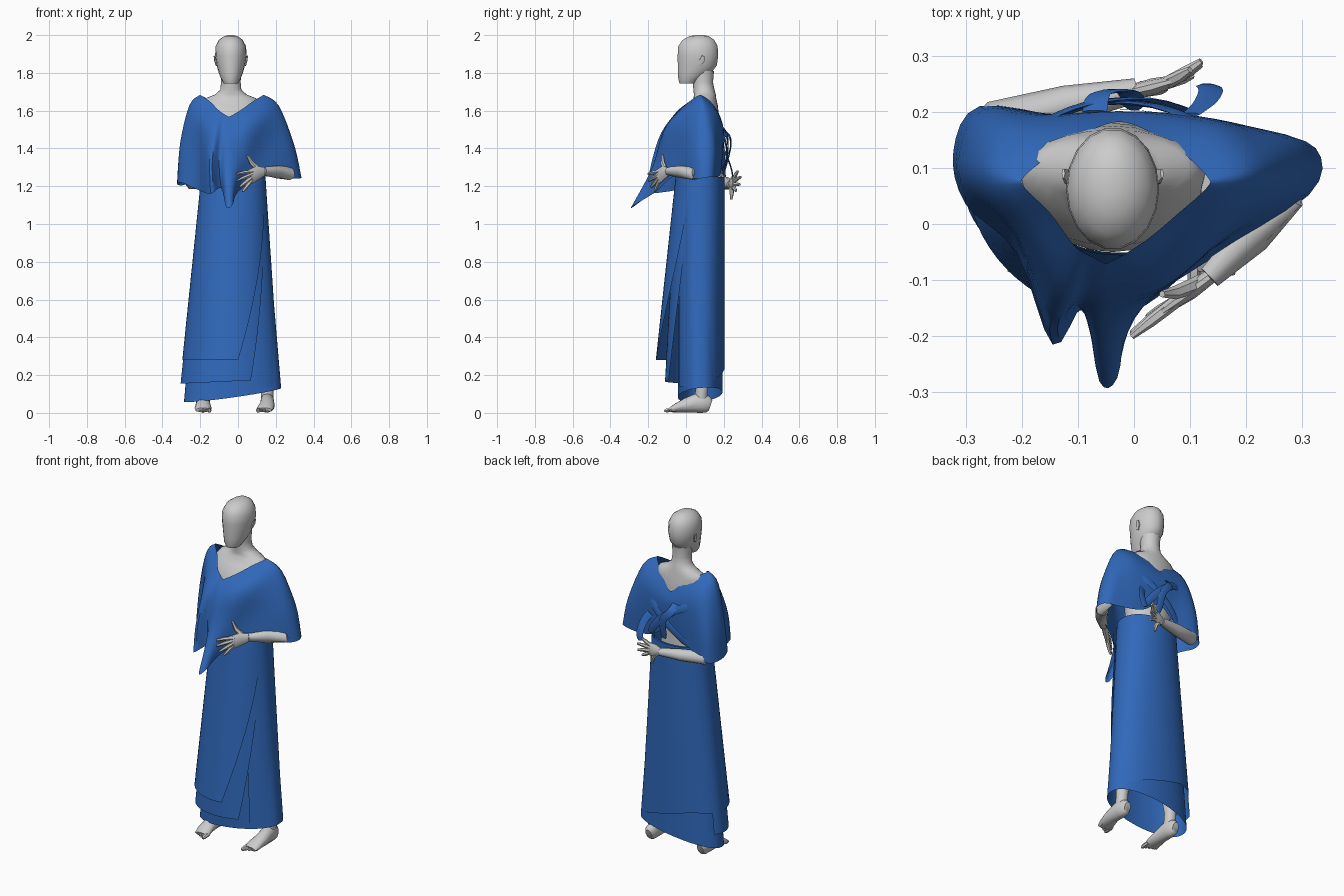
import bpy, bmesh
from math import sin, cos, pi
from mathutils import Vector as V

blue = bpy.data.materials.new("blue_cloth")
blue.diffuse_color = (0.03, 0.14, 0.5, 1)


def grid(name, rows, closed=True, caps=False, mat=None):
    """Skin a list of point rows into one smooth surface."""
    bm = bmesh.new()
    vs = [[bm.verts.new(p) for p in r] for r in rows]
    n = len(rows[0])
    for a, b in zip(vs, vs[1:]):
        for i in range(n if closed else n - 1):
            j = (i + 1) % n
            bm.faces.new((a[i], a[j], b[j], b[i]))
    if caps:
        bm.faces.new(vs[0][::-1])
        bm.faces.new(vs[-1])
    bmesh.ops.recalc_face_normals(bm, faces=bm.faces)
    me = bpy.data.meshes.new(name)
    bm.to_mesh(me)
    bm.free()
    ob = bpy.data.objects.new(name, me)
    bpy.context.collection.objects.link(ob)
    if mat:
        me.materials.append(mat)
    bpy.ops.object.select_all(action='DESELECT')
    ob.select_set(True)
    bpy.context.view_layer.objects.active = ob
    bpy.ops.object.shade_smooth_by_angle(angle=0.8)
    return ob


def stack(name, rings, cx, sides=20):
    """Horizontal ellipses given as (z, centre y, half width, half depth)."""
    grid(name, [[V((cx + rx * cos(2 * pi * i / sides), cy + ry * sin(2 * pi * i / sides), z))
                 for i in range(sides)] for z, cy, rx, ry in rings], caps=True)


def tube(name, pts, radii, sides=10, ref=(0, 0, 1), mat=None):
    """Tapered tube; each radius is a number or (width, height)."""
    pts = [V(p) for p in pts]
    rows = []
    for k, p in enumerate(pts):
        t = (pts[min(k + 1, len(pts) - 1)] - pts[max(k - 1, 0)]).normalized()
        s = t.cross(V(ref)).normalized()
        u = s.cross(t)
        r = radii[k]
        w, h = r if isinstance(r, tuple) else (r, r)
        rows.append([p + s * w * cos(2 * pi * i / sides) + u * h * sin(2 * pi * i / sides)
                     for i in range(sides)])
    grid(name, rows, caps=True, mat=mat)


def spline(pts, steps, closed):
    """Catmull-Rom resampling."""
    n, out = len(pts), []
    get = (lambda i: pts[i % n]) if closed else (lambda i: pts[max(0, min(n - 1, i))])
    for i in range(n if closed else n - 1):
        a, b, c, d = (get(i + k) for k in (-1, 0, 1, 2))
        for s in range(steps):
            t = s / steps
            out.append(0.5 * (2 * b + (c - a) * t + (2 * a - 5 * b + 4 * c - d) * t * t
                              + (3 * b - a - 3 * c + d) * t ** 3))
    return out if closed else out + [pts[-1]]


# Head, ears, neck and torso
CX = -0.038
stack("head", [(1.745, .01, .038, .045), (1.765, .017, .05, .058), (1.80, .045, .064, .09),
               (1.84, .06, .075, .105), (1.89, .063, .083, .109), (1.94, .063, .081, .106),
               (1.975, .066, .063, .085), (1.994, .07, .036, .052), (2.0, .07, .012, .02)], CX, 18)
for s, side in ((-1, "right"), (1, "left")):
    x = CX + s * .076
    tube(side + "_ear", [(x, .075, 1.84), (x + s * .006, .085, 1.865), (x + s * .012, .09, 1.89)],
         [(.005, .008), (.006, .015), (.003, .009)], 6, (0, 1, 0))
stack("torso", [(1.81, .09, .055, .058), (1.75, .09, .052, .053), (1.71, .095, .056, .056),
                (1.685, .1, .085, .058), (1.665, .1, .135, .06), (1.63, .09, .165, .078),
                (1.57, .068, .16, .107), (1.48, .065, .15, .115), (1.38, .07, .14, .108),
                (1.25, .07, .13, .1), (1.1, .075, .155, .115), (1.0, .08, .165, .115),
                (.9, .08, .15, .1)], CX, 24)

# Legs, feet and toes
for side, hip, knee, fx, turn in (("left", .05, .1, .155, -.015), ("right", -.125, -.155, -.185, 0)):
    tube(side + "_leg", [(hip, .08, 1.0), ((hip + knee) / 2, .07, .78), (knee, .06, .55),
                         ((knee + fx) / 2, .085, .36), (fx, .085, .14), (fx, .08, .08), (fx, .08, .04)],
         [.085, .075, .055, .056, .033, .034, .026], 12, (0, 1, 0))
    tube(side + "_foot", [(fx, .13, .04), (fx, .115, .045), (fx, .07, .055), (fx, .0, .04),
                          (fx + turn * .7, -.055, .025), (fx + turn, -.085, .015)],
         [(.02, .03), (.032, .045), (.037, .055), (.04, .038), (.045, .023), (.04, .012)], 12)
    inner = -1 if side == "left" else 1
    for k in range(5):
        tx = fx + turn + inner * (.033 - .0165 * k)
        tip = -.116 + .009 * k
        r = .012 if k == 0 else .008
        tube(f"{side}_toe_{k + 1}", [(tx, -.06, .016), (tx, tip + .012, .013), (tx, tip, .01)],
             [r, r, r * .5], 6)

# Arms: left crosses the front, right is folded behind the back
tube("left_arm", [(.12, .1, 1.6), (.18, .1, 1.5), (.238, .1, 1.38), (.274, .095, 1.285),
                  (.268, .05, 1.268), (.21, -.022, 1.275), (.135, -.095, 1.28)],
     [.045, .044, .038, .033, .037, .034, .022], 10, (0.5, .6, .2))
tube("right_arm", [(-.19, .1, 1.6), (-.23, .1, 1.5), (-.255, .125, 1.38), (-.27, .165, 1.25),
                   (-.25, .182, 1.22), (-.12, .213, 1.215), (.005, .238, 1.21)],
     [.045, .044, .038, .034, .037, .034, .022], 10, (0, 1, .3))


def hand(side, wrist, palm, palm_end, thumb, tips):
    w, m, e = V(wrist), V(palm), V(palm_end)
    tube(side + "_palm", [w, m, e], [(.013, .024), (.015, .038), (.01, .04)], 10)
    tube(side + "_thumb", [w.lerp(m, .4), m.lerp(V(thumb), .55), thumb], [.015, .012, .006], 6, (.3, .9, .1))
    for k, tip in enumerate(tips):
        base = e + V((0, 0, .03 - .02 * k))
        tube(f"{side}_finger_{k + 1}", [m.lerp(base, .7), base.lerp(V(tip), .5), tip],
             [.0115, .0105, .006], 6)


hand("left", (.138, -.092, 1.28), (.1, -.12, 1.27), (.063, -.147, 1.25), (.05, -.125, 1.365),
     [(-.004, -.2, 1.265), (-.004, -.195, 1.23), (.008, -.185, 1.195), (.025, -.165, 1.172)])
hand("right", (0, .237, 1.21), (.035, .245, 1.215), (.07, .255, 1.22), (.055, .24, 1.13),
     [(.1, .275, 1.28), (.12, .29, 1.25), (.12, .285, 1.21), (.105, .265, 1.175)])

# Draped blouse: neckline, shoulder, chest and hem loops, from the front point towards +x
neck = [(-.043, -.068, 1.57), (.02, -.03, 1.607), (.08, .02, 1.65), (.13, .065, 1.68), (.13, .085, 1.68),
        (.083, .13, 1.65), (.03, .163, 1.605), (-.025, .182, 1.56), (-.08, .165, 1.605), (-.14, .13, 1.65),
        (-.195, .085, 1.68), (-.195, .065, 1.68), (-.15, .02, 1.65), (-.105, -.04, 1.605),
        (-.075, -.058, 1.583), (-.057, -.067, 1.572)]
shoulder = [(-.035, -.125, 1.48), (.05, -.105, 1.51), (.13, -.04, 1.56), (.205, .06, 1.62), (.21, .11, 1.62),
            (.16, .17, 1.57), (.07, .192, 1.53), (-.03, .2, 1.5), (-.13, .192, 1.53), (-.215, .172, 1.57),
            (-.255, .11, 1.62), (-.25, .055, 1.62), (-.2, -.02, 1.56), (-.13, -.125, 1.49),
            (-.09, -.12, 1.48), (-.06, -.125, 1.48)]
chest = [(-.03, -.175, 1.3), (.04, -.125, 1.34), (.14, -.045, 1.4), (.28, .05, 1.42), (.285, .14, 1.42),
         (.2, .175, 1.4), (.09, .195, 1.4), (-.02, .198, 1.42), (-.13, .195, 1.4), (-.26, .2, 1.4),
         (-.303, .13, 1.42), (-.295, .06, 1.42), (-.21, -.03, 1.38), (-.15, -.18, 1.33),
         (-.1, -.145, 1.32), (-.068, -.175, 1.3)]
hem = [(-.03, -.275, 1.1), (0, -.16, 1.17), (.125, -.07, 1.25), (.312, .052, 1.24), (.324, .135, 1.25),
       (.22, .168, 1.25), (.1, .185, 1.27), (-.02, .19, 1.34), (-.12, .19, 1.28), (-.275, .21, 1.21),
       (-.322, .13, 1.21), (-.3, .035, 1.22), (-.21, -.05, 1.18), (-.145, -.215, 1.16),
       (-.09, -.15, 1.19), (-.062, -.28, 1.09)]
loops = [spline([V(p) for p in r], 4, True) for r in (neck, shoulder, chest, hem)]
columns = [spline(list(c), 4, False) for c in zip(*loops)]
grid("blouse", list(zip(*columns)), mat=blue)

# Knotted ties at the back of the blouse
ties = [[(-.16, .185, 1.5), (-.08, .215, 1.47), (.02, .222, 1.39), (.1, .2, 1.29)],
        [(.12, .18, 1.5), (.04, .21, 1.43), (-.06, .215, 1.35), (-.15, .19, 1.27)],
        [(-.07, .2, 1.5), (-.06, .232, 1.46), (-.01, .235, 1.4), (.0, .205, 1.28)],
        [(.1, .195, 1.4), (.125, .215, 1.36), (.137, .238, 1.3), (.128, .248, 1.25)]]
for k, pts in enumerate(ties):
    tube(f"back_tie_{k + 1}", spline([V(p) for p in pts], 3, False),
         [(.022, .004)] * 9 + [(.012, .003)], 6, (0, 1, 0), blue)


# Wrapped skirt: overlapping layers on one flared body
def skirt(name, top, start, end, hem_z, push, inset=0, closed=False, shift=0, n=60, m=14):
    """start/end: edge angle at (waist, hem), 0 = front, positive towards +x."""
    rows = []
    for j in range(m + 1):
        t = j / m
        a0 = start[0] + (start[1] - start[0]) * t
        a1 = end[0] + (end[1] - end[0]) * t
        row = []
        for i in range(n):
            a = a0 + (a1 - a0) * i / (n if closed else n - 1)
            z = top + (hem_z(a) - top) * t
            d = 1.1 - z
            rx = .183 + .085 * d - inset
            f = max(0, cos(a)) if a > -pi else 0
            s, c = sin(a), cos(a)
            c = (abs(c) ** .85) * (1 if c > 0 else -1)
            row.append(V((-.0275 - .018 * d + rx * s + shift * t,
                          .075 - (.13 - inset) * c - push * t * f ** 1.4, z)))
        rows.append(row)
    grid(name, rows, closed, mat=blue)


skirt("skirt_inner", 1.25, (0, 0), (2 * pi, 2 * pi), lambda a: .096 + .036 * sin(a) - .014 * cos(a),
      0, .012, True, .02)
skirt("skirt_middle_panel", 1.24, (1.3, .45), (-2.0, -2.0),
      lambda a: .167 + .012 * sin(a), .06, .004, n=32)
skirt("skirt_outer_wrap", 1.25, (1.34, .17), (-5.7, -5.7),
      lambda a: .28 if a > -2.6 else .28 - .14 * min(1, (-2.6 - a) / 2.1), .105)
